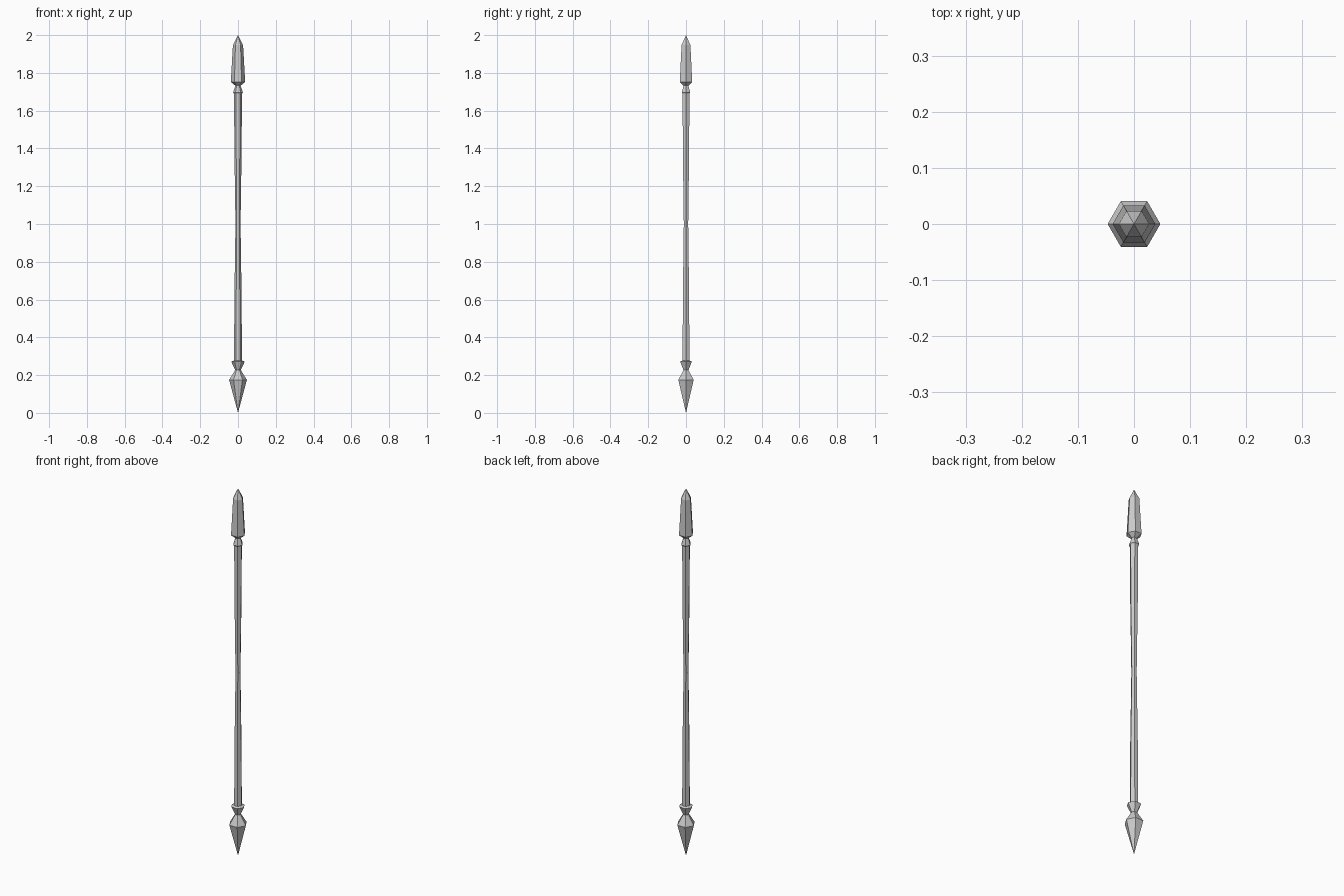
import bpy, bmesh
from math import cos, sin, pi

if "Cube" in bpy.data.objects:
    bpy.data.objects.remove(bpy.data.objects["Cube"])

SIDES = 6


def lathe(name, profile):
    """Flat-faced hexagonal turning from (radius, z) points, bottom to top."""
    bm = bmesh.new()
    rings = []
    for r, z in profile:
        if r == 0:
            rings.append([bm.verts.new((0, 0, z))])
        else:
            rings.append([bm.verts.new((r * cos(2 * pi * i / SIDES),
                                        r * sin(2 * pi * i / SIDES), z))
                          for i in range(SIDES)])
    for a, b in zip(rings, rings[1:]):
        for i in range(SIDES):
            j = (i + 1) % SIDES
            if len(a) == 1:
                bm.faces.new((a[0], b[j], b[i]))
            elif len(b) == 1:
                bm.faces.new((a[i], a[j], b[0]))
            else:
                bm.faces.new((a[i], a[j], b[j], b[i]))
    # close open ends
    for ring in (rings[0], rings[-1]):
        if len(ring) > 1:
            bm.faces.new(ring)
    bmesh.ops.recalc_face_normals(bm, faces=bm.faces)
    mesh = bpy.data.meshes.new(name)
    bm.to_mesh(mesh)
    bm.free()
    obj = bpy.data.objects.new(name, mesh)
    bpy.context.collection.objects.link(obj)
    return obj


# pointed foot with flared collar
lathe("foot_spike", [(0, 0), (0.047, 0.175), (0.015, 0.227),
                     (0.036, 0.272), (0.021, 0.277)])

# shaft, slimmer in the middle
lathe("shaft", [(0.021, 0.27), (0.019, 0.62), (0.0135, 1.0),
                (0.019, 1.38), (0.021, 1.70)])

# neck collar under the head
lathe("neck_collar", [(0.021, 1.69), (0.026, 1.697), (0.014, 1.733)])

# faceted head
lathe("head", [(0.014, 1.732), (0.038, 1.752), (0.027, 1.947), (0, 2.0)])
